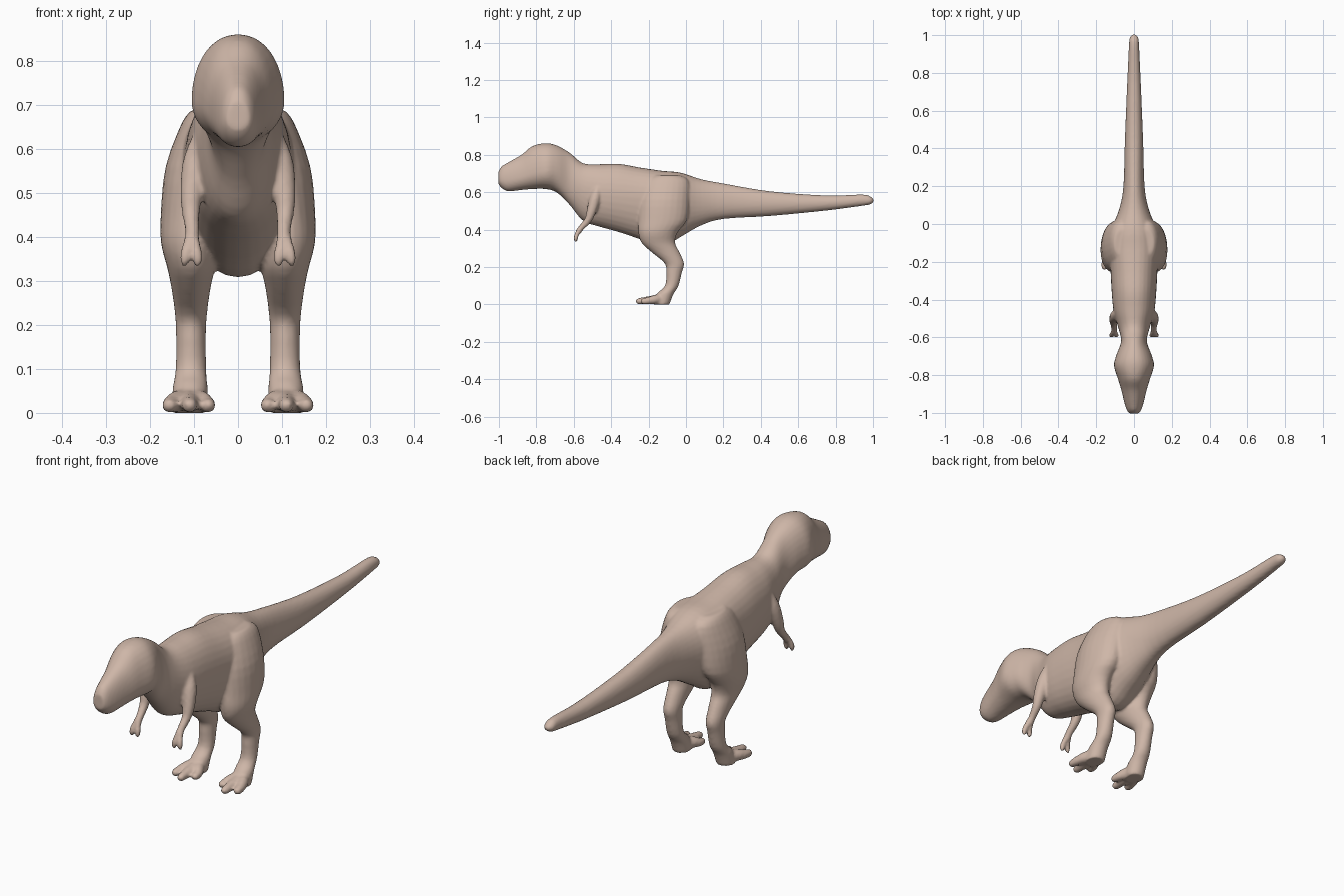
import bpy, bmesh, math
from mathutils import Vector

bm = bmesh.new()


def spline(rows, steps):
    """Catmull-Rom interpolation of every column in a table of rows."""
    out = []
    for i in range(len(rows) - 1):
        a, b, c, d = rows[max(i - 1, 0)], rows[i], rows[i + 1], rows[min(i + 2, len(rows) - 1)]
        for k in range(steps):
            t = k / steps
            out.append([0.5 * (2 * q + (r - p) * t + (2 * p - 5 * q + 4 * r - s) * t * t
                               + (3 * q - p - 3 * r + s) * t ** 3) for p, q, r, s in zip(a, b, c, d)])
    return out + [list(rows[-1])]


def loft(rings):
    """Skin closed rings of points and cap both ends."""
    vs = [[bm.verts.new(p) for p in ring] for ring in rings]
    n = len(vs[0])
    for a, b in zip(vs, vs[1:]):
        for i in range(n):
            bm.faces.new((a[i], a[(i + 1) % n], b[(i + 1) % n], b[i]))
    bm.faces.new(vs[0][::-1])
    bm.faces.new(vs[-1])


def angles(n):
    return [2 * math.pi * i / n for i in range(n)]


def tube(points, n=12):
    """Round limb through (x, y, z, radius) points with a rounded tip."""
    pts = spline(points, 4)
    rings = []
    for i, p in enumerate(pts):
        d = Vector(pts[min(i + 1, len(pts) - 1)][:3]) - Vector(pts[max(i - 1, 0)][:3])
        u = d.cross(Vector((1, 0.1, 0.05))).normalized()
        v = d.cross(u).normalized()
        rings.append([Vector(p[:3]) + max(p[3], 0.002) * (math.cos(a) * u + math.sin(a) * v)
                      for a in angles(n)])
    loft(rings)


# head, neck, torso and tail: y, bottom, top, half width, height of widest point
body = [
    (-1.003, 0.645, 0.71, 0.026, 0.67),
    (-0.985, 0.622, 0.738, 0.038, 0.665),
    (-0.95, 0.605, 0.76, 0.050, 0.665),
    (-0.88, 0.612, 0.80, 0.067, 0.68),
    (-0.82, 0.617, 0.847, 0.085, 0.70),
    (-0.75, 0.617, 0.862, 0.106, 0.71),
    (-0.69, 0.598, 0.85, 0.092, 0.71),
    (-0.62, 0.53, 0.81, 0.068, 0.67),
    (-0.55, 0.447, 0.755, 0.083, 0.61),
    (-0.46, 0.415, 0.75, 0.108, 0.59),
    (-0.36, 0.387, 0.752, 0.118, 0.58),
    (-0.25, 0.35, 0.733, 0.124, 0.57),
    (-0.13, 0.308, 0.715, 0.130, 0.57),
    (-0.03, 0.36, 0.705, 0.118, 0.565),
    (0.08, 0.422, 0.67, 0.078, 0.55),
    (0.2, 0.457, 0.647, 0.056, 0.545),
    (0.45, 0.473, 0.605, 0.048, 0.537),
    (0.75, 0.502, 0.583, 0.036, 0.542),
    (0.94, 0.527, 0.588, 0.027, 0.555),
    (0.985, 0.535, 0.578, 0.023, 0.556),
    (1.003, 0.548, 0.563, 0.010, 0.556),
]
rings = []
for y, zb, zt, w, zm in spline(body, 4):
    ring = []
    for a in angles(32):
        c, s = math.cos(a), math.sin(a)
        ring.append((w * math.copysign(abs(c) ** 0.92, c), y, zm + (zt - zm if s > 0 else zm - zb) * s))
    rings.append(ring)
loft(rings)

# thigh, shin and ankle: z, centre y, half depth, centre x, half width
leg = [
    (0.69, -0.10, 0.07, 0.06, 0.045),
    (0.66, -0.10, 0.115, 0.07, 0.058),
    (0.56, -0.115, 0.135, 0.085, 0.08),
    (0.45, -0.125, 0.13, 0.105, 0.071),
    (0.385, -0.15, 0.105, 0.112, 0.063),
    (0.33, -0.148, 0.09, 0.107, 0.054),
    (0.28, -0.110, 0.075, 0.107, 0.044),
    (0.22, -0.062, 0.052, 0.107, 0.036),
    (0.17, -0.064, 0.042, 0.107, 0.034),
    (0.10, -0.076, 0.036, 0.107, 0.035),
    (0.055, -0.112, 0.045, 0.109, 0.04),
    (0.0, -0.13, 0.042, 0.110, 0.04),
]

for side in (1, -1):
    loft([[(side * (xc + w * math.cos(a)), yc + d * math.sin(a), z) for a in angles(24)]
          for z, yc, d, xc, w in spline(leg, 3)])

    # three spread toes
    for spread, tip in ((-0.042, -0.225), (0.0, -0.268), (0.046, -0.242)):
        x = 0.110
        tube([(side * x, -0.12, 0.032, 0.028),
              (side * (x + spread * 0.6), -0.165, 0.026, 0.025),
              (side * (x + spread * 0.95), tip + 0.035, 0.019, 0.019),
              (side * (x + spread), tip + 0.008, 0.016, 0.015),
              (side * (x + spread), tip, 0.014, 0.004)])

    # small arm, shoulder to wrist
    tube([(side * 0.088, -0.47, 0.63, 0.016),
          (side * 0.096, -0.485, 0.57, 0.030),
          (side * 0.106, -0.505, 0.50, 0.026),
          (side * 0.107, -0.523, 0.452, 0.020),
          (side * 0.104, -0.555, 0.415, 0.016),
          (side * 0.104, -0.575, 0.39, 0.016)])
    # two fingers
    for x0, x1 in ((0.100, 0.092), (0.110, 0.122)):
        tube([(side * x0, -0.568, 0.40, 0.012),
              (side * (x0 + x1) / 2, -0.583, 0.375, 0.0125),
              (side * x1, -0.590, 0.35, 0.0115),
              (side * x1, -0.587, 0.332, 0.005)])

# one fused, smooth skin
bmesh.ops.recalc_face_normals(bm, faces=bm.faces)
mesh = bpy.data.meshes.new("dinosaur_body")
bm.to_mesh(mesh)
bm.free()
dino = bpy.data.objects.new("dinosaur_body", mesh)
bpy.context.collection.objects.link(dino)
remesh = dino.modifiers.new("fuse", 'REMESH')
remesh.mode = 'VOXEL'
remesh.voxel_size = 0.007
remesh.use_smooth_shade = True
smooth = dino.modifiers.new("soften", 'SMOOTH')
smooth.factor = 0.5
smooth.iterations = 4

# hide colour
skin = bpy.data.materials.new("skin")
skin.diffuse_color = (0.62, 0.47, 0.39, 1)
mesh.materials.append(skin)
